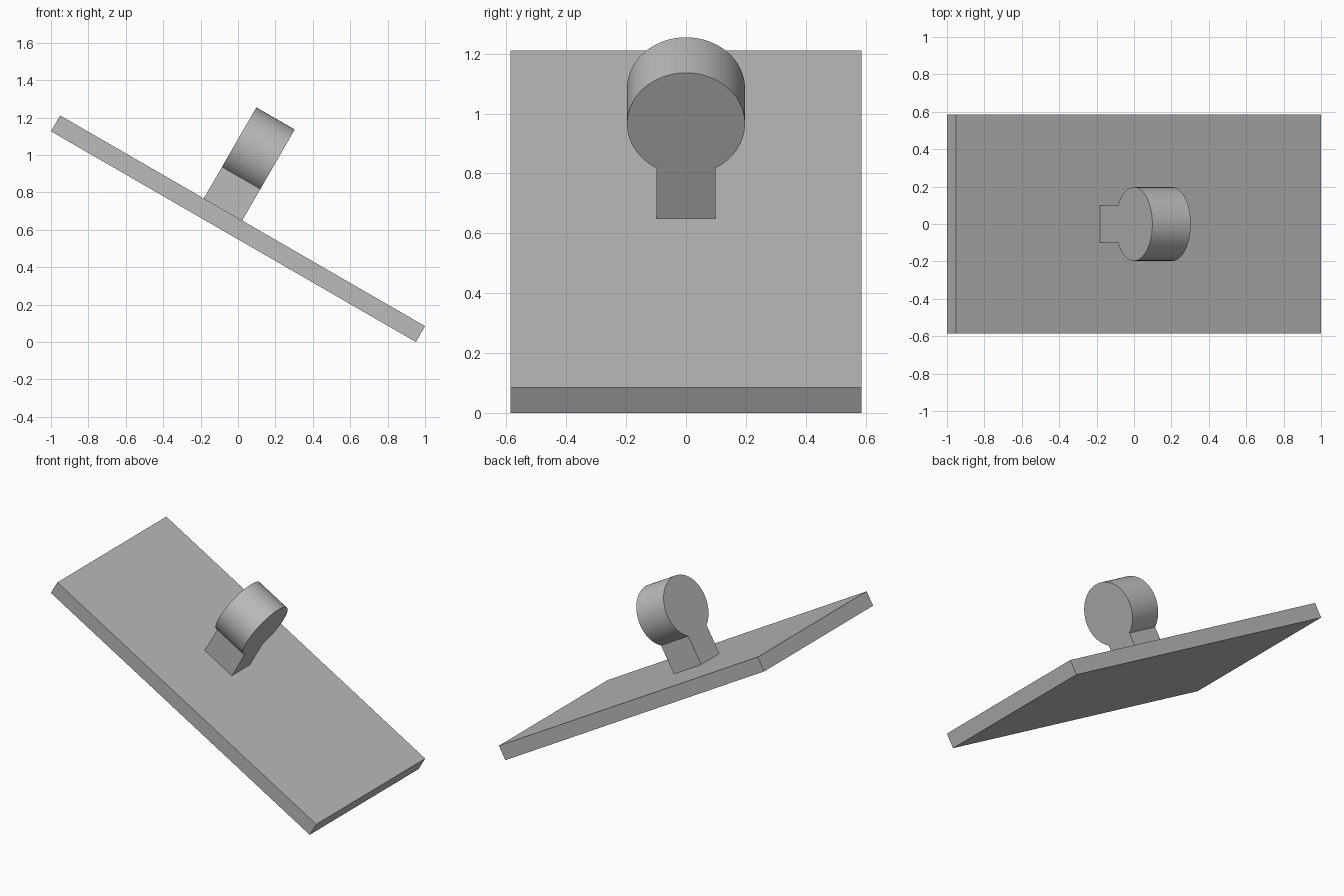
import bpy, bmesh, math
from mathutils import Matrix, Vector

cube = bpy.data.objects.get("Cube")
if cube:
    bpy.data.objects.remove(cube, do_unlink=True)

TILT = math.radians(30)
LENGTH, WIDTH, THICK = 2.253, 1.173, 0.098
RADIUS, NECK, CENTRE_H, DEPTH, OFFSET = 0.197, 0.0985, 0.365, 0.237, -0.121

grey = bpy.data.materials.new("plain grey")
grey.use_nodes = True
colour = (0.5, 0.5, 0.5, 1)
grey.diffuse_color = colour
grey.node_tree.nodes["Principled BSDF"].inputs["Base Color"].default_value = colour

# Tilted frame whose origin is the centre of the slab
rise = (LENGTH * math.sin(TILT) + THICK * math.cos(TILT)) / 2
tilt = Matrix.Translation((0, 0, rise)) @ Matrix.Rotation(TILT, 4, 'Y')


def add_part(name, bm):
    bmesh.ops.recalc_face_normals(bm, faces=bm.faces)
    bm.transform(tilt)
    mesh = bpy.data.meshes.new(name)
    bm.to_mesh(mesh)
    bm.free()
    mesh.materials.append(grey)
    obj = bpy.data.objects.new(name, mesh)
    bpy.context.collection.objects.link(obj)
    return obj


# Sloping slab
bm = bmesh.new()
bmesh.ops.create_cube(bm, size=1)
bmesh.ops.scale(bm, vec=(LENGTH, WIDTH, THICK), verts=bm.verts)
add_part("sloping_slab", bm)

# Keyhole-shaped knob: round head on a square neck, extruded along the slope
bm = bmesh.new()
start = math.asin(NECK / RADIUS)
steps = 64
base = THICK / 2
x = OFFSET - DEPTH / 2
outline = [(-NECK, base), (NECK, base)]
for i in range(steps + 1):
    a = start + (2 * math.pi - 2 * start) * i / steps
    outline.append((RADIUS * math.sin(a), base + CENTRE_H - RADIUS * math.cos(a)))
face = bm.faces.new([bm.verts.new((x, y, z)) for y, z in outline])
extruded = bmesh.ops.extrude_face_region(bm, geom=[face], use_keep_orig=True)
moved = [v for v in extruded["geom"] if isinstance(v, bmesh.types.BMVert)]
bmesh.ops.translate(bm, vec=Vector((DEPTH, 0, 0)), verts=moved)
knob = add_part("round_knob", bm)

bpy.ops.object.select_all(action='DESELECT')
knob.select_set(True)
bpy.context.view_layer.objects.active = knob
bpy.ops.object.shade_smooth_by_angle(angle=math.radians(30))
